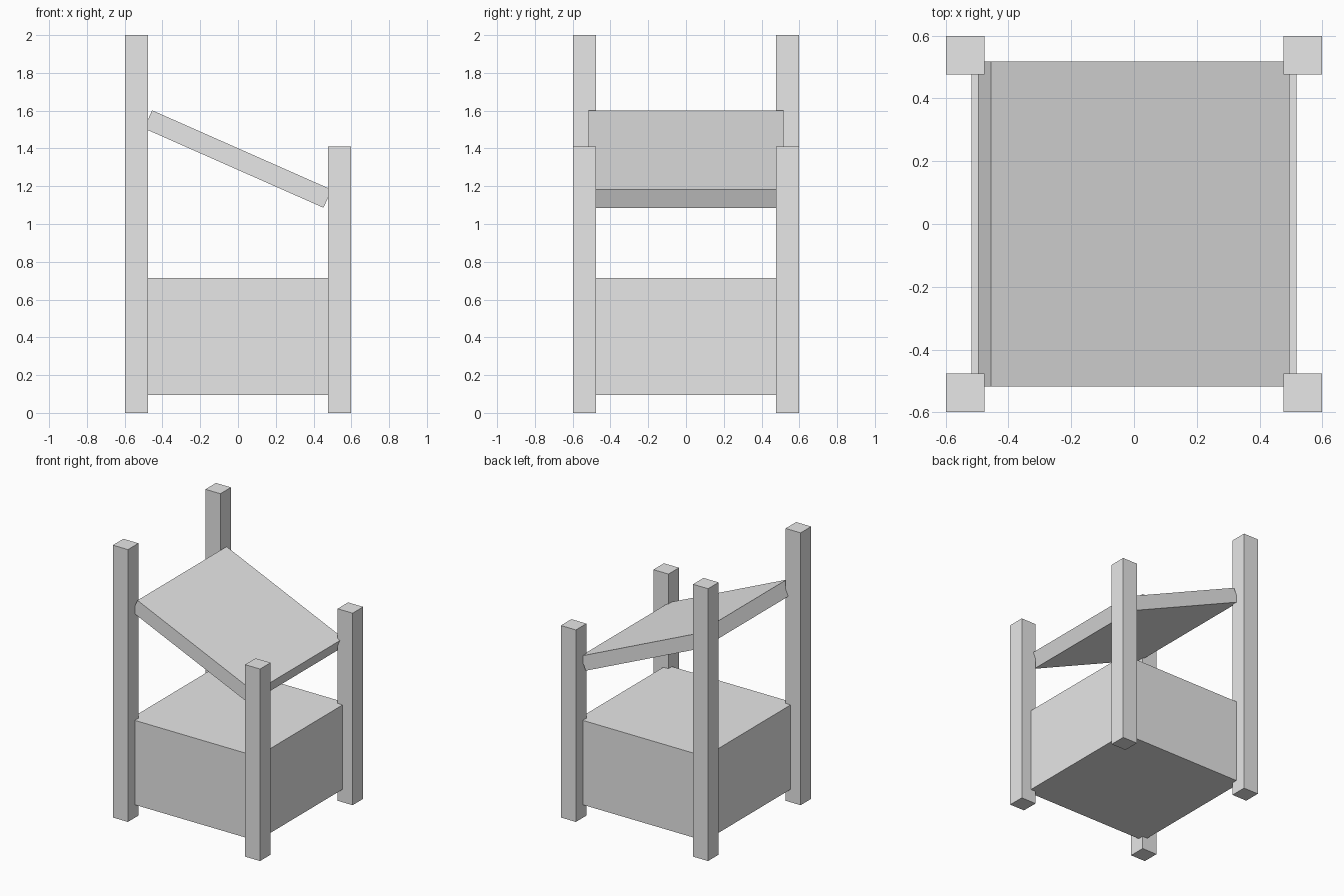
import bpy
import math

if "Cube" in bpy.data.objects:
    bpy.data.objects.remove(bpy.data.objects["Cube"])

grey = bpy.data.materials.new("light grey")
grey.diffuse_color = (0.8, 0.8, 0.8, 1)
grey.use_nodes = True
grey.node_tree.nodes["Principled BSDF"].inputs["Base Color"].default_value = grey.diffuse_color


def box(name, center, size, tilt=0.0):
    """Box with its scale applied, optionally tilted about the y axis."""
    bpy.ops.mesh.primitive_cube_add(size=1)
    ob = bpy.context.object
    ob.name = name
    for v in ob.data.vertices:
        v.co = [c * s for c, s in zip(v.co, size)]
    ob.location = center
    ob.rotation_euler.y = tilt
    ob.data.materials.append(grey)
    return ob


# Corner posts: tall pair on the left, short pair on the right
POST = 0.122
POST_POS = 0.537
for side, sx, height in (("left", -1, 2.0), ("right", 1, 1.41)):
    for end, sy in (("front", -1), ("back", 1)):
        box(f"{side}_{end}_post", (sx * POST_POS, sy * POST_POS, height / 2),
            (POST, POST, height))

# Solid base block held between the posts
box("base_block", (0, 0, 0.405), (1.034, 1.034, 0.62))

# Sloping roof panel, falling towards the short posts
rise, run = 0.42, 0.95
box("roof_panel", (-0.001, 0, 1.344), (math.hypot(rise, run), 1.034, 0.105),
    math.atan2(rise, run))
